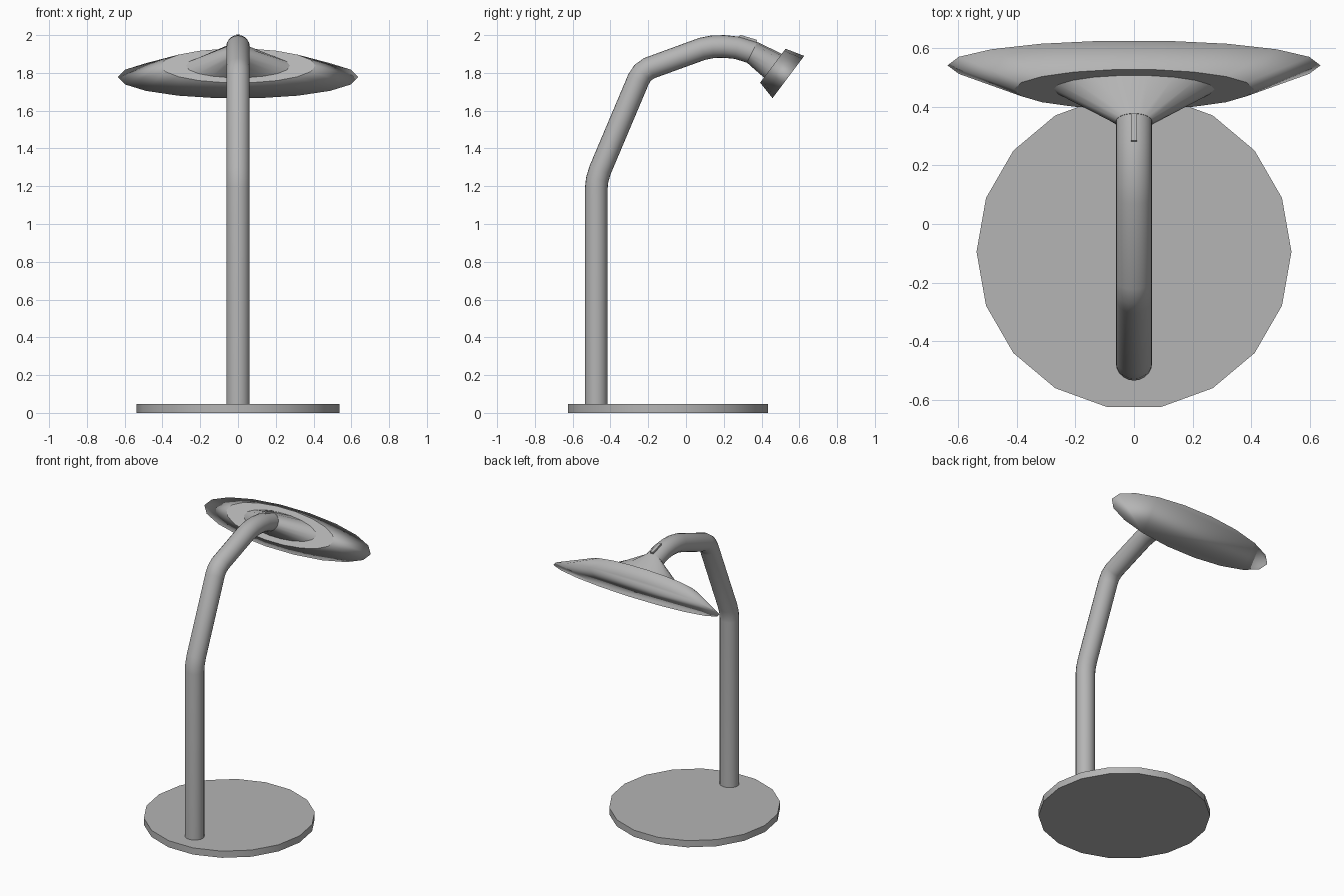
import bpy, bmesh
from math import sin, cos, tau, radians, atan2
from mathutils import Vector

if "Cube" in bpy.data.objects:
    bpy.data.objects.remove(bpy.data.objects["Cube"])

grey = bpy.data.materials.new("dark_grey")
grey.diffuse_color = (0.46, 0.46, 0.46, 1)
grey.use_nodes = True
grey.node_tree.nodes["Principled BSDF"].inputs["Base Color"].default_value = grey.diffuse_color


def loft(name, rings, sides, angle=30, sharp_rings=None):
    """Skin ellipses given as (y, z, tangent_y, tangent_z, radius_x, radius_u)."""
    bm = bmesh.new()
    loops = []
    for y, z, ty, tz, rx, ru in rings:
        t = Vector((0, ty, tz)).normalized()
        u = Vector((0, -t.z, t.y))
        loops.append([bm.verts.new(Vector((rx * cos(tau * i / sides), y, z))
                                   + u * ru * sin(tau * i / sides)) for i in range(sides)])
    for a, b in zip(loops, loops[1:]):
        for i in range(sides):
            j = (i + 1) % sides
            bm.faces.new((a[i], a[j], b[j], b[i]))
    bm.faces.new(loops[0])
    bm.faces.new(loops[-1])
    bmesh.ops.recalc_face_normals(bm, faces=bm.faces)
    for f in bm.faces:
        f.smooth = True
    for k in sharp_rings or ():
        for i in range(sides):
            bm.edges.get((loops[k][i - 1], loops[k][i])).smooth = False
    mesh = bpy.data.meshes.new(name)
    bm.to_mesh(mesh)
    bm.free()
    mesh.materials.append(grey)
    obj = bpy.data.objects.new(name, mesh)
    bpy.context.collection.objects.link(obj)
    if sharp_rings is None:
        bpy.ops.object.select_all(action='DESELECT')
        obj.select_set(True)
        bpy.context.view_layer.objects.active = obj
        bpy.ops.object.shade_smooth_by_angle(angle=radians(angle))
    return obj


# Round base plate
loft("base", [(-0.095, 0, 0, 1, 0.538, 0.538), (-0.095, 0.046, 0, 1, 0.538, 0.538)], 18)

# Bent tube arm, rings mitred at each bend
path = [(-0.475, 0.03), (-0.475, 1.19), (-0.47, 1.235), (-0.455, 1.285), (-0.252, 1.765),
        (-0.23, 1.80), (-0.195, 1.825), (0.085, 1.927), (0.14, 1.938), (0.2, 1.94),
        (0.27, 1.933), (0.36, 1.905)]
rings = []
for i, p in enumerate(path):
    p = Vector(p)
    before = (p - Vector(path[i - 1])).normalized() if i else Vector((0, 1))
    after = (Vector(path[i + 1]) - p).normalized() if i < len(path) - 1 else Vector((0.85, -0.5)).normalized()
    t = before + after
    rings.append((p.x, p.y, t.x, t.y, 0.062, 0.06))
loft("arm", rings, 20, 40)

# Wide elliptical shade: neck, flat step, flared rim
loft("shade", [(0.35, 1.909, 0.88, -0.45, 0.062, 0.062),
               (0.46, 1.838, 0.8, -0.6, 0.275, 0.08),
               (0.46, 1.838, 0.8, -0.6, 0.41, 0.114),
               (0.542, 1.778, 0.8, -0.6, 0.637, 0.142)], 18, sharp_rings=(0, 1, 2))

# Small switch on top of the arm
bpy.ops.mesh.primitive_cube_add(size=1, location=(0, 0.327, 1.974), rotation=(atan2(-0.3, 1), 0, 0))
switch = bpy.context.object
switch.name = "switch"
switch.scale = (0.022, 0.095, 0.03)
switch.data.materials.append(grey)
